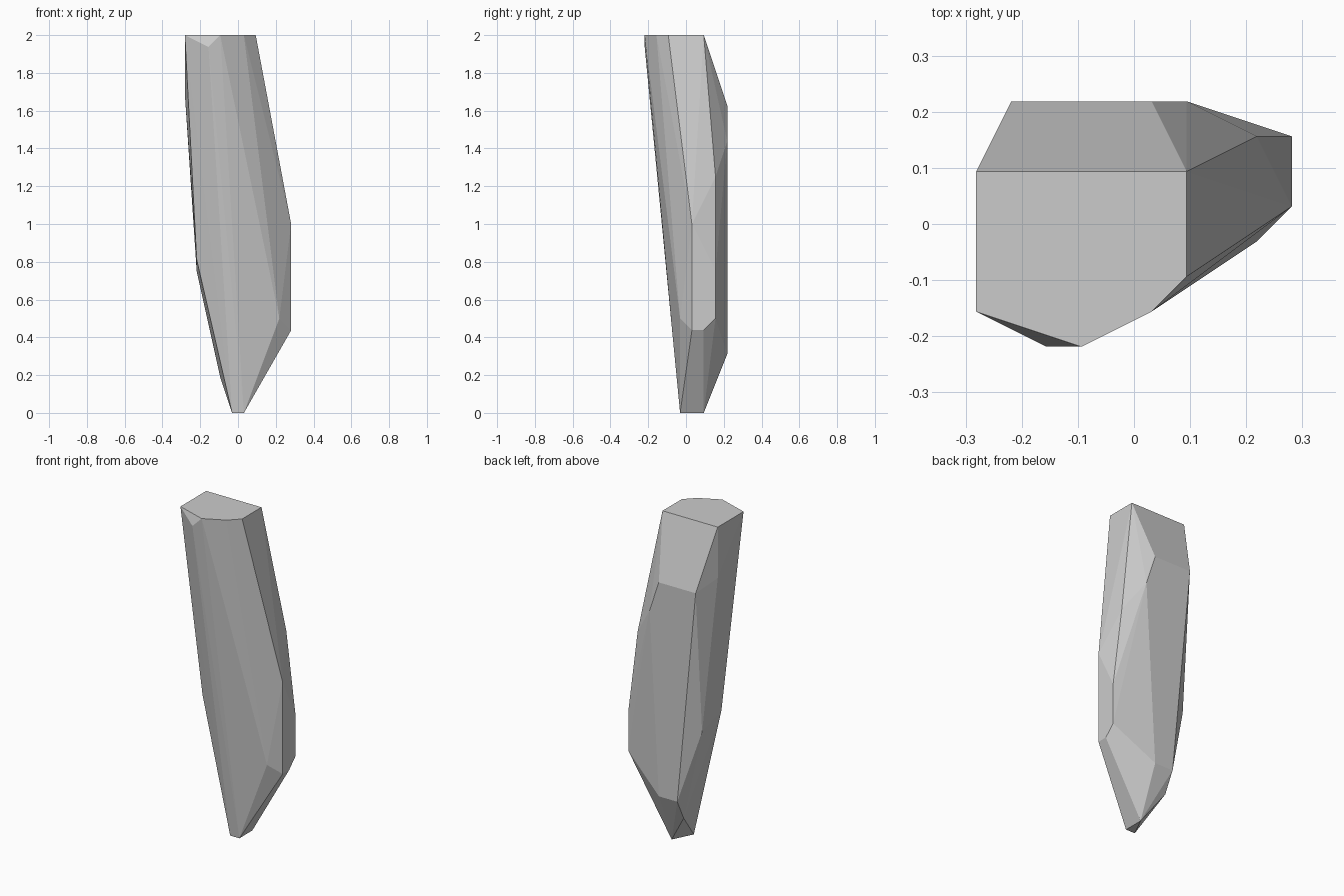
import bpy, bmesh

if "Cube" in bpy.data.objects:
    bpy.data.objects.remove(bpy.data.objects["Cube"])

# Corner points of the faceted shard, grouped by height.
# x and y are in 1/32 units, heights in 1/16 units.
LEVELS = {
    0: [(-1, -1), (1, -1), (1, 3)],                     # foot
    3: [(-3, 5)],
    5: [(1, 7), (-3, 7)],                               # lower back edge
    7: [(9, 1), (9, 3)],
    8: [(7, -1), (9, 5)],
    12: [(9, 5), (-7, 5)],
    13: [(-7, -1)],
    16: [(9, 1)],                                       # right shoulder
    20: [(7, 5)],
    23: [(3, 7)],
    26: [(-7, 7), (1, 7)],                              # upper back edge
    27: [(-9, 3)],
    31: [(-5, -7)],
    32: [(-9, 3), (3, 3), (3, -3), (1, -5), (-3, -7), (-9, -5)],  # flat top
}

# Wrap the corners in a convex skin
bm = bmesh.new()
for h, corners in LEVELS.items():
    for x, y in corners:
        bm.verts.new((x / 32, y / 32, h / 16))
bmesh.ops.convex_hull(bm, input=bm.verts[:])
loose = [v for v in bm.verts if not v.link_faces]
bmesh.ops.delete(bm, geom=loose, context='VERTS')

# Merge coplanar triangles into clean flat facets
bmesh.ops.dissolve_limit(bm, angle_limit=0.005, verts=bm.verts[:], edges=bm.edges[:])
bmesh.ops.recalc_face_normals(bm, faces=bm.faces[:])

mesh = bpy.data.meshes.new("stone_shard")
bm.to_mesh(mesh)
bm.free()
shard = bpy.data.objects.new("stone_shard", mesh)
bpy.context.collection.objects.link(shard)
